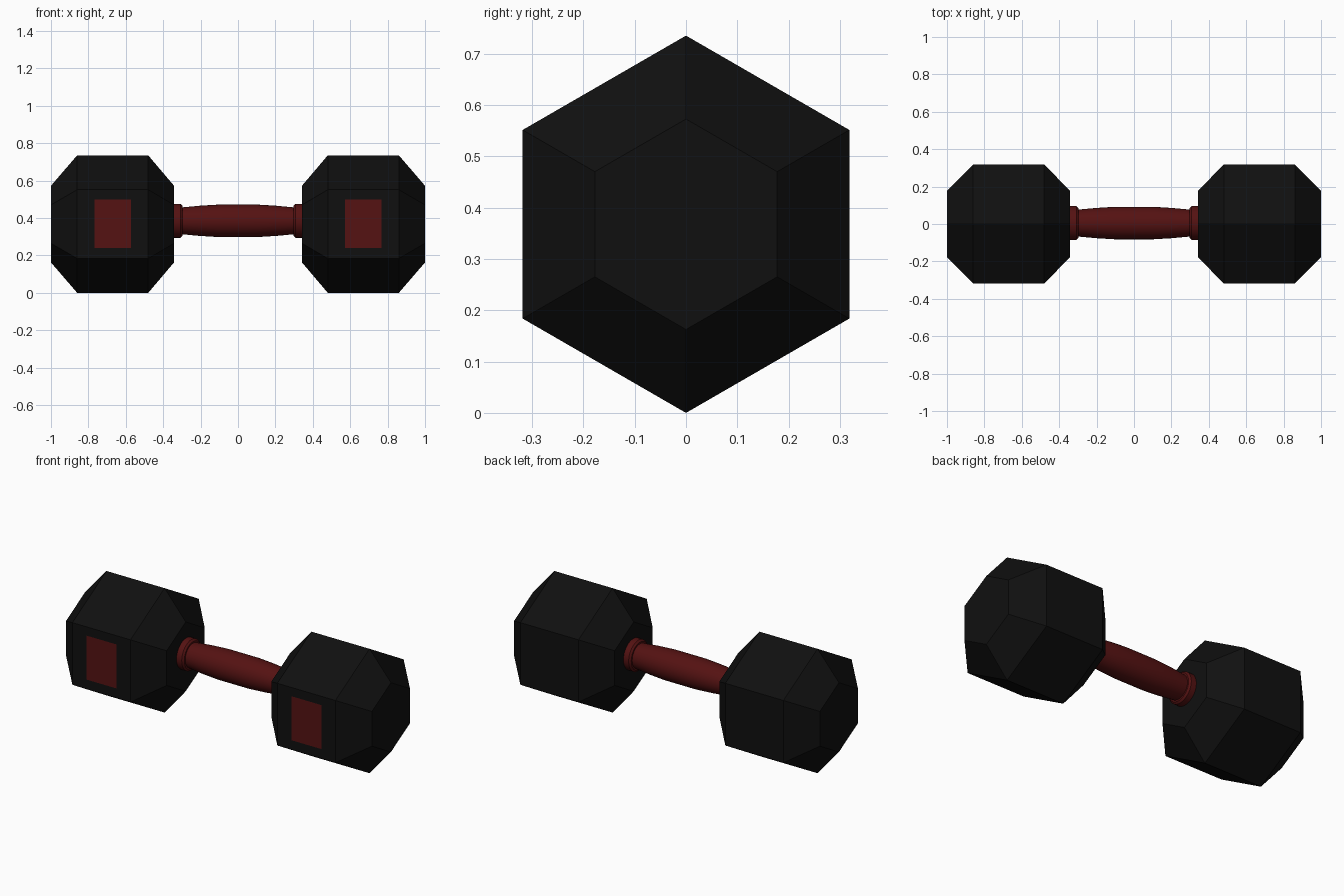
import bpy, bmesh
from math import cos, sin, pi, sqrt

if "Cube" in bpy.data.objects:
    bpy.data.objects.remove(bpy.data.objects["Cube"])


def material(name, color):
    m = bpy.data.materials.new(name)
    m.diffuse_color = (*color, 1)
    m.use_nodes = True
    m.node_tree.nodes["Principled BSDF"].inputs["Base Color"].default_value = m.diffuse_color
    return m


BLACK = material("black_rubber", (0.005, 0.005, 0.005))
RED = material("red_paint", (0.09, 0.006, 0.006))
R = 0.3675                      # hexagon corner radius, also centre height


def lathe_x(name, profile, sides, center, mat, smooth=False):
    """Sweep (x, radius) profile round the x axis, with a corner pointing up."""
    bm = bmesh.new()
    rings = []
    for x, r in profile:
        rings.append([bm.verts.new((x, center[0] + r * sin(2 * pi * i / sides),
                                    center[1] + r * cos(2 * pi * i / sides)))
                      for i in range(sides)])
    for a, b in zip(rings, rings[1:]):
        for i in range(sides):
            j = (i + 1) % sides
            bm.faces.new((a[i], a[j], b[j], b[i]))
    bm.faces.new(rings[0])
    bm.faces.new(rings[-1])
    bmesh.ops.recalc_face_normals(bm, faces=bm.faces)
    return finish(name, bm, mat, smooth)


def finish(name, bm, mat, smooth=False):
    me = bpy.data.meshes.new(name)
    bm.to_mesh(me)
    bm.free()
    me.materials.append(mat)
    ob = bpy.data.objects.new(name, me)
    bpy.context.collection.objects.link(ob)
    if smooth:
        bpy.ops.object.select_all(action='DESELECT')
        ob.select_set(True)
        bpy.context.view_layer.objects.active = ob
        bpy.ops.object.shade_smooth_by_angle(angle=pi / 6)
    return ob


for side, s in (("left", -1), ("right", 1)):
    # Hexagonal weight with tapered ends
    lathe_x(side + "_weight",
            [(s * x, r) for x, r in ((0.342, 0.205), (0.48, R), (0.86, R), (1.0, 0.205))],
            6, (0, R), BLACK)
    # Coloured panel on the front face only
    bm = bmesh.new()
    y = -R * sqrt(3) / 2 - 0.001
    bm.faces.new([bm.verts.new((s * 0.67 + dx, y, z)) for dx, z in
                  ((-0.098, 0.24), (0.098, 0.24), (0.098, 0.50), (-0.098, 0.50))])
    finish(side + "_panel", bm, RED)

# Contoured handle with a collar at each end
half = [(0.10, 0.087), (0.20, 0.081), (0.298, 0.072), (0.298, 0.081),
        (0.308, 0.091), (0.36, 0.091)]
lathe_x("handle", [(-x, r) for x, r in reversed(half)] + half,
        32, (0.005, 0.385), RED, smooth=True)
